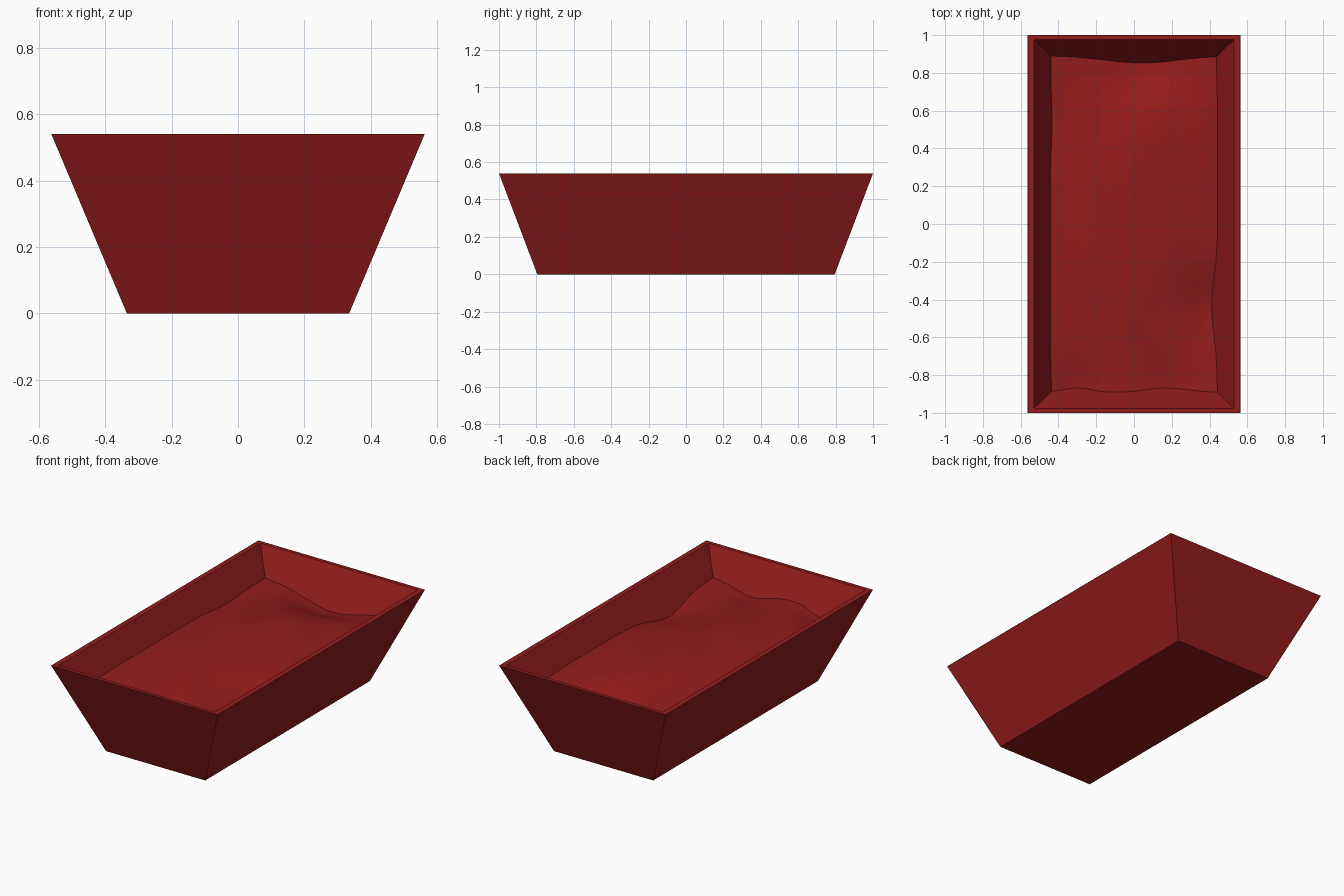
import bpy, bmesh
from math import exp, sin

if "Cube" in bpy.data.objects:
    bpy.data.objects.remove(bpy.data.objects["Cube"])

TOP = 0.54

red = bpy.data.materials.new("dark_red")
red.diffuse_color = (0.295, 0.0115, 0.0115, 1)
red.use_nodes = True
red.node_tree.nodes["Principled BSDF"].inputs["Base Color"].default_value = red.diffuse_color


def make_object(name, bm):
    bmesh.ops.recalc_face_normals(bm, faces=bm.faces)
    mesh = bpy.data.meshes.new(name)
    bm.to_mesh(mesh)
    bm.free()
    obj = bpy.data.objects.new(name, mesh)
    obj.data.materials.append(red)
    bpy.context.collection.objects.link(obj)
    return obj


def inner_half(depth):
    """Half sizes of the hollow at a depth below the rim."""
    return 0.53 - 0.58 * depth, 0.977 - 0.57 * depth


# Planter box: rectangular rings from base, over the rim, down the inside
bm = bmesh.new()
rings = [(0.335, 0.795, 0), (0.5625, 1.0, TOP),
         (*inner_half(0), TOP), (*inner_half(0.24), TOP - 0.24)]
loops = [[bm.verts.new((sx * x, sy * y, z))
          for sx, sy in ((-1, -1), (1, -1), (1, 1), (-1, 1))]
         for x, y, z in rings]
for a, b in zip(loops, loops[1:]):
    for i in range(4):
        j = (i + 1) % 4
        bm.faces.new((a[i], a[j], b[j], b[i]))
bm.faces.new(loops[0][::-1])
make_object("planter_box", bm)


# Soil: uneven mounded sheet whose border follows the sloping inner walls
def bump(u, v, cu, cv, ru, rv):
    return exp(-((u - cu) / ru) ** 2 - ((v - cv) / rv) ** 2)


def soil_depth(u, v):
    d = 0.15
    d += 0.07 * bump(u, v, 0.1, 1, 0.65, 0.25)        # hollow at the back
    d += 0.055 * bump(u, v, 1, -0.5, 0.4, 0.25)       # hollow on the right
    d += 0.04 * bump(u, v, 0.4, -1, 0.35, 0.25)       # hollows at the front
    d += 0.04 * bump(u, v, -0.7, -1, 0.25, 0.2)
    d += 0.015 * bump(u, v, -1, 0.6, 0.4, 0.2)        # hollow on the left
    inside = (1 - u * u) * (1 - v ** 4)
    d -= 0.055 * inside * bump(u, v, 0, 0.2, 1.2, 0.6)    # central mound
    d -= 0.02 * inside * bump(u, v, -0.4, -0.35, 0.5, 0.3)
    d += 0.006 * inside * sin(7 * u + 2 * v) * sin(9 * v + u)
    return d


bm = bmesh.new()
bmesh.ops.create_grid(bm, x_segments=24, y_segments=44, size=1)
for vert in bm.verts:
    u, v = vert.co.x, vert.co.y
    d = soil_depth(u, v)
    hx, hy = inner_half(d)
    vert.co = (u * hx, v * hy, TOP - d)
for face in bm.faces:
    face.smooth = True
make_object("soil", bm)
